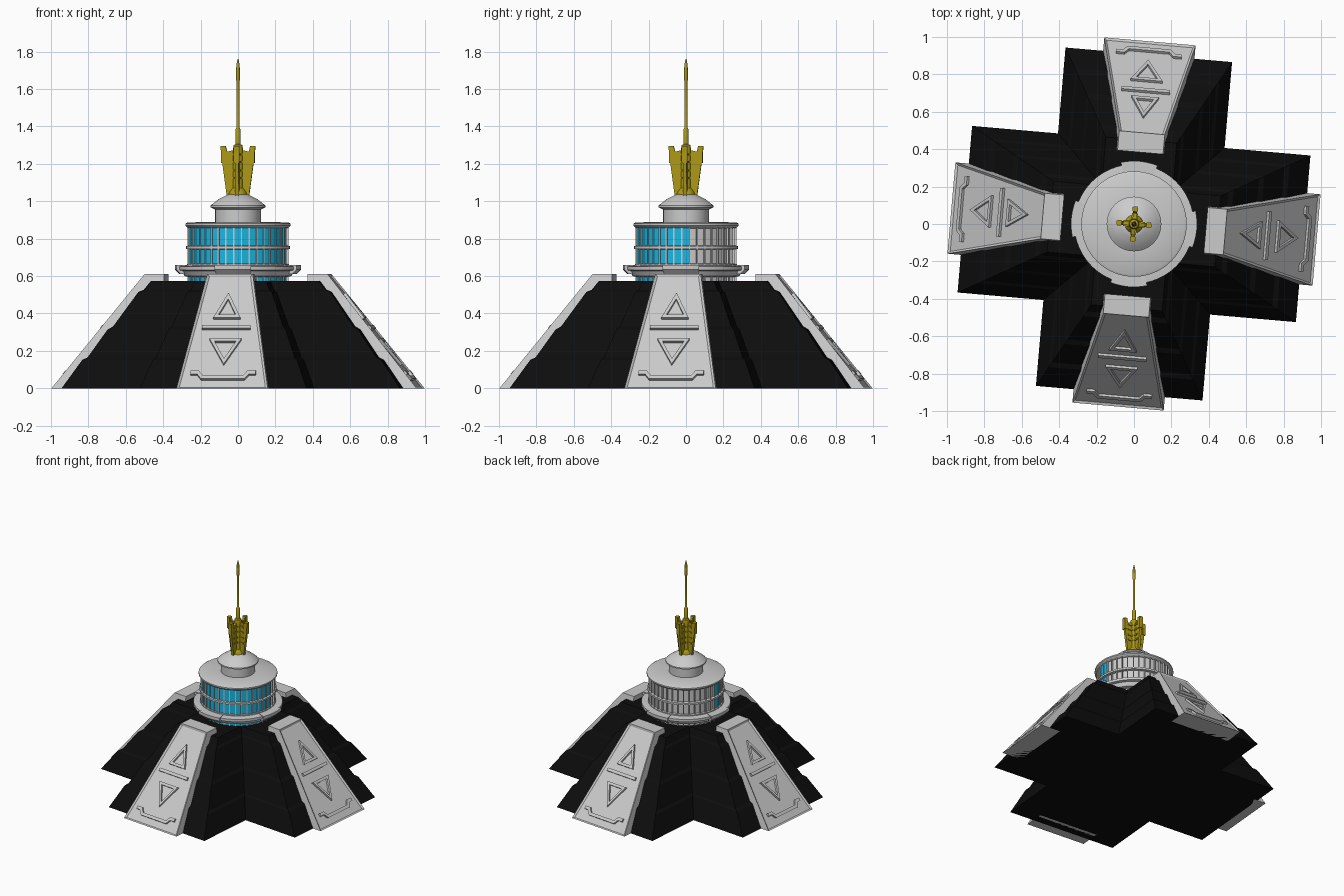
import bpy, bmesh
from math import sin, cos, pi, radians, hypot
from mathutils import Matrix, Vector

if "Cube" in bpy.data.objects:
    bpy.data.objects.remove(bpy.data.objects["Cube"])

TURN = radians(-5)


def material(name, rgb):
    m = bpy.data.materials.new(name)
    m.diffuse_color = (*rgb, 1)
    m.use_nodes = True
    m.node_tree.nodes["Principled BSDF"].inputs["Base Color"].default_value = m.diffuse_color
    return m


BLACK = material("black_cladding", (0.004, 0.004, 0.004))
CYAN = material("cyan_glass", (0.012, 0.47, 0.75))
GOLD = material("gold", (0.42, 0.32, 0.008))


def finish(name, bm, mat=None, smooth=False, angle=TURN):
    bmesh.ops.recalc_face_normals(bm, faces=bm.faces)
    me = bpy.data.meshes.new(name)
    bm.to_mesh(me)
    bm.free()
    ob = bpy.data.objects.new(name, me)
    bpy.context.collection.objects.link(ob)
    ob.rotation_euler.z = angle
    if mat:
        me.materials.append(mat)
    if smooth:
        bpy.ops.object.select_all(action='DESELECT')
        ob.select_set(True)
        bpy.context.view_layer.objects.active = ob
        bpy.ops.object.shade_smooth_by_angle(angle=radians(35))
    return ob


def loft(bm, rings, caps=True):
    vs = [[bm.verts.new(p) for p in ring] for ring in rings]
    n = len(vs[0])
    for a, b in zip(vs, vs[1:]):
        for i in range(n):
            j = (i + 1) % n
            bm.faces.new((a[i], a[j], b[j], b[i]))
    if caps:
        bm.faces.new(vs[0][::-1])
        bm.faces.new(vs[-1])
    return vs


def lathe(name, profile, n=64, mat=None):
    bm = bmesh.new()
    loft(bm, [[(r * cos(2 * pi * i / n), r * sin(2 * pi * i / n), z) for i in range(n)]
              for r, z in profile])
    return finish(name, bm, mat, True)


def box(bm, center, size, rot=Matrix()):
    m = rot @ Matrix.Translation(center) @ Matrix.Diagonal((*size, 1))
    bmesh.ops.create_cube(bm, size=1, matrix=m)


def quarter(k):
    return Matrix.Rotation(k * pi / 2, 4, 'Z')


# Stepped cross-shaped pyramid
def cross(L, z):
    w = 0.447 - 0.257 * (0.908 - L) / 0.458
    arm = [(L, -w), (L, w), (w, w)]
    return [quarter(k) @ Vector((x, y, z)) for k in range(4) for x, y in arm]


bm = bmesh.new()
loft(bm, [cross(L, z) for L, z in [(.908, 0), (.802, .152), (.775, .165), (.672, .315),
                                   (.645, .33), (.515, .515), (.487, .527), (.45, .575)]])
finish("stepped_pyramid", bm, BLACK)

# Sloping pylons: frame for drawing on the slanted face (u across, s up, d outward)
R0, R1, H = 0.98, 0.49, 0.612
SL = hypot(R0 - R1, H)


def on_face(u, z, d):
    t = z / H
    return Vector((R0 + (R1 - R0) * t + d * H / SL, u, z + d * (R0 - R1) / SL))


def stroke(bm, pts, width, closed, xf):
    # mitred flat bar along a polyline on the face
    P = [Vector(p) for p in pts]
    n = len(P)
    rows = []
    for i in range(n):
        a = P[i] - P[i - 1] if closed or i > 0 else P[1] - P[0]
        b = P[(i + 1) % n] - P[i] if closed or i < n - 1 else a
        na = Vector((-a.y, a.x)).normalized()
        nb = Vector((-b.y, b.x)).normalized()
        m = (na + nb) / (1 + na.dot(nb)) * width / 2
        l, r = P[i] + m, P[i] - m
        rows.append([xf @ on_face(*l, -.02), xf @ on_face(*r, -.02),
                     xf @ on_face(*r, .006), xf @ on_face(*l, .006)])
    loft(bm, rows + rows[:1] if closed else rows, caps=not closed)
    bmesh.ops.remove_doubles(bm, verts=bm.verts, dist=1e-5)


for k in range(4):
    xf = quarter(k)
    bm = bmesh.new()
    prof = [(R0, 0, .245), (R1, H, .122), (.385, H, .122), (.385, .5, .14), (.82, 0, .245)]
    sides = [[bm.verts.new(xf @ Vector((r, s * w, z))) for r, z, w in prof] for s in (-1, 1)]
    bm.faces.new(sides[0])
    bm.faces.new(sides[1][::-1])
    for i in range(5):
        j = (i + 1) % 5
        f = bm.faces.new((sides[0][i], sides[1][i], sides[1][j], sides[0][j]))
        if i == 0:
            front = f
    bmesh.ops.recalc_face_normals(bm, faces=bm.faces)
    bmesh.ops.inset_region(bm, faces=[front], thickness=.018, depth=0)
    bmesh.ops.translate(bm, verts=front.verts, vec=-front.normal * .009)
    finish("pylon", bm)

    bm = bmesh.new()
    stroke(bm, [(-.06, .382), (.06, .382), (0, .492)], .016, True, xf)
    stroke(bm, [(-.13, .327), (.13, .327)], .018, False, xf)
    stroke(bm, [(-.072, .256), (0, .142), (.072, .256)], .016, True, xf)
    stroke(bm, [(-.175, .083), (-.135, .083), (-.112, .057), (.112, .057),
                (.135, .083), (.175, .083)], .018, False, xf)
    finish("pylon_relief", bm)

# Round tower: core drums, cornices, roof and dome
lathe("lower_drum", [(.258, .57), (.258, .64)])
lathe("gallery_ring", [(.26, .595), (.285, .6), (.3, .628), (.32, .632), (.32, .652), (.27, .657)])
lathe("main_drum", [(.258, .645), (.258, .875)])
lathe("middle_ring", [(.26, .742), (.277, .746), (.277, .76), (.26, .764)])
lathe("sill_ring", [(.26, .652), (.272, .652), (.272, .664), (.26, .667)])
lathe("roof", [(.258, .855), (.272, .86), (.282, .87), (.282, .88), (.27, .887), (.12, .89)])
lathe("upper_drum", [(.122, .88), (.122, .965)])
lathe("dome", [(.12, .955), (.146, .967), (.146, .977), (.125, .995), (.1, 1.013),
               (.07, 1.028), (.05, 1.037)])

# Four tabs on the gallery ring
bm = bmesh.new()
for k in range(4):
    rows = []
    for i in range(7):
        a = k * pi / 2 + radians(-17 + 34 * i / 6)
        rows.append([(r * cos(a), r * sin(a), z) for r, z in
                     [(.25, .612), (.315, .612), (.337, .635), (.337, .658), (.25, .658)]])
    loft(bm, rows)
finish("gallery_tabs", bm)

# Windows: glazing on the front half, grey panels behind, mullions all round
N, A0 = 40, radians(4)
BANDS = [(.575, .6), (.664, .744), (.762, .86)]
glass, mull = bmesh.new(), bmesh.new()
for z0, z1 in BANDS:
    for i in range(N):
        a, b = A0 - i * 2 * pi / N, A0 - (i + 1) * 2 * pi / N
        if i < 21:
            glass.faces.new([glass.verts.new((.264 * cos(t), .264 * sin(t), z))
                             for t, z in [(a, z0), (b, z0), (b, z1), (a, z1)]])
        box(mull, (.262, 0, (z0 + z1) / 2), (.016, .007, z1 - z0 + .006),
            Matrix.Rotation(a, 4, 'Z'))
bmesh.ops.remove_doubles(glass, verts=glass.verts, dist=1e-5)
g = finish("window_glass", glass, CYAN, angle=0)
for p in g.data.polygons:
    if p.normal.dot(Vector((p.center.x, p.center.y, 0))) < 0:
        p.flip()
finish("window_mullions", mull, angle=0)

# Gold spire: four flared fins with rungs round a tapering mast
lathe("mast", [(.028, 1.03), (.028, 1.27), (.024, 1.3), (.014, 1.305), (.013, 1.385), (.008, 1.395),
               (.008, 1.64), (.011, 1.65), (.009, 1.73), (.002, 1.762)], 16, GOLD)
lathe("fin_collar", [(.05, 1.03), (.046, 1.05), (.03, 1.07)], 24, GOLD)
fins, rungs = bmesh.new(), bmesh.new()
FIN = [(0, 1.03), (.06, 1.03), (.083, 1.2), (.094, 1.295), (.066, 1.295), (.058, 1.265), (.03, 1.272), (0, 1.272)]
for k in range(4):
    xf = quarter(k)
    loft(fins, [[xf @ Vector((x, y, z)) for x, z in FIN] for y in (-.01, .01)])
    for z in (1.125, 1.165, 1.21, 1.25):
        box(rungs, (.04, 0, z), (.036, .032, .012), xf)
    box(rungs, (.079, 0, 1.25), (.022, .03, .09), xf)
finish("spire_fins", fins, GOLD)
finish("spire_rungs", rungs, GOLD)
